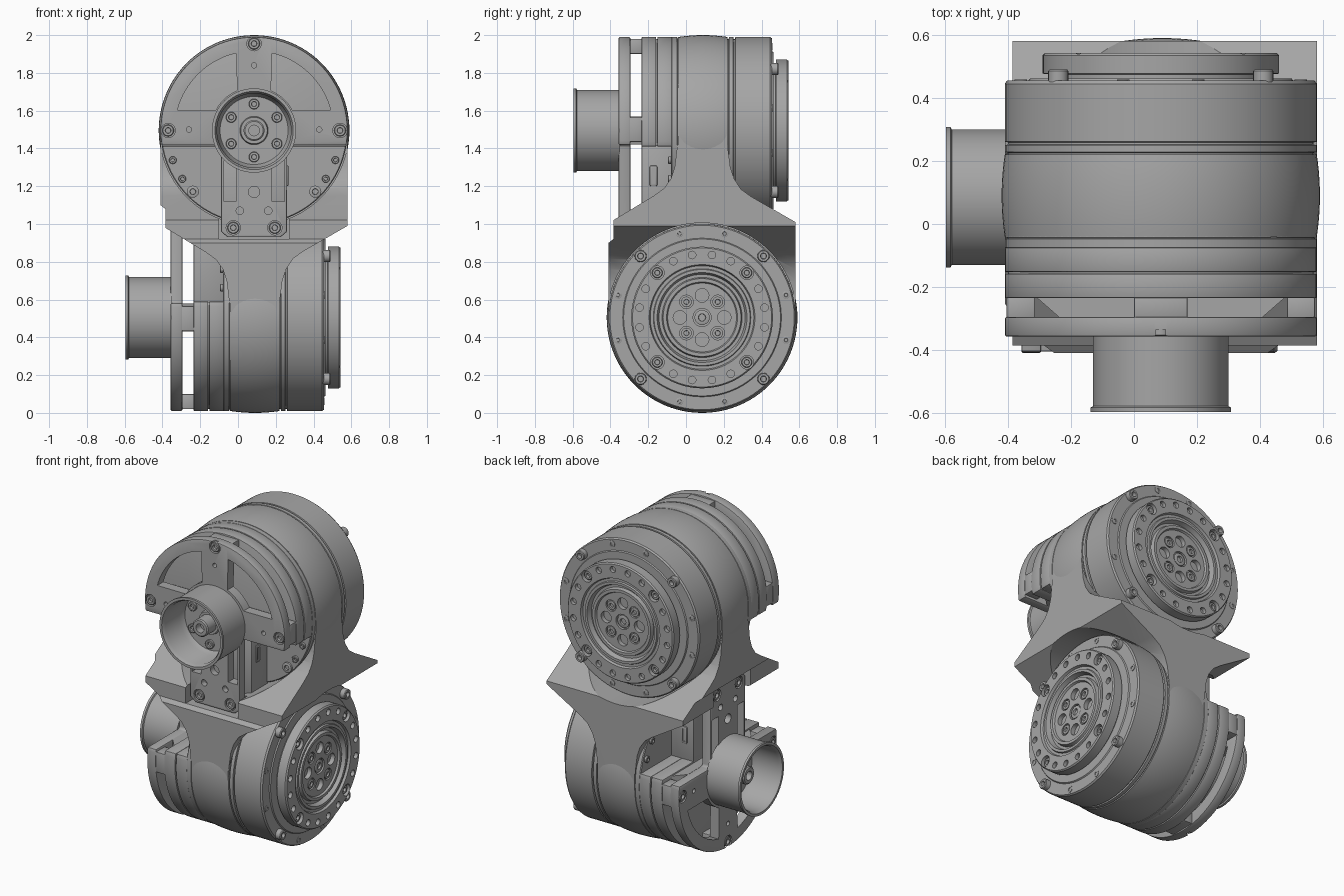
import bpy, bmesh
from math import sin, cos, radians, pi
from mathutils import Matrix, Vector

if "Cube" in bpy.data.objects:
    bpy.data.objects.remove(bpy.data.objects["Cube"], do_unlink=True)

CX, CZ, R = 0.085, 1.495, 0.495
# Half turn that carries the upper drive onto the lower one
SWAP = Matrix(((0, 1, 0, 0), (1, 0, 0, 0), (0, 0, -1, 2), (0, 0, 0, 1)))

metal = bpy.data.materials.new("machined grey")
metal.use_nodes = True
metal.diffuse_color = (0.38, 0.38, 0.38, 1)
metal.node_tree.nodes["Principled BSDF"].inputs["Base Color"].default_value = metal.diffuse_color
drive = []


def finish(name, bm, keep=True):
    bmesh.ops.recalc_face_normals(bm, faces=bm.faces)
    me = bpy.data.meshes.new(name)
    bm.to_mesh(me)
    bm.free()
    me.materials.append(metal)
    ob = bpy.data.objects.new(name, me)
    bpy.context.collection.objects.link(ob)
    if keep:
        drive.append(ob)
    return ob


def lathe(name, profile, x=CX, z=CZ, steps=96, keep=True):
    """Revolve (radius, y) points about an axis along y."""
    bm = bmesh.new()
    vs = [bm.verts.new((x + r, y, z)) for r, y in profile]
    es = [bm.edges.new(p) for p in zip(vs, vs[1:])]
    bmesh.ops.spin(bm, geom=vs + es, cent=(x, 0, z), axis=(0, 1, 0), angle=2 * pi, steps=steps)
    bmesh.ops.remove_doubles(bm, verts=bm.verts, dist=0.0002)
    return finish(name, bm, keep)


def prism(name, pts, y0, y1, bevel=0, keep=True):
    """Extrude an (x, z) outline along y."""
    bm = bmesh.new()
    face = bm.faces.new([bm.verts.new((x, y0, z)) for x, z in pts])
    ext = bmesh.ops.extrude_face_region(bm, geom=[face])["geom"]
    bmesh.ops.translate(bm, verts=[v for v in ext if isinstance(v, bmesh.types.BMVert)], vec=(0, y1 - y0, 0))
    bmesh.ops.recalc_face_normals(bm, faces=bm.faces)
    if bevel:
        sharp = [e for e in bm.edges if e.calc_face_angle(0) > 0.6]
        bmesh.ops.bevel(bm, geom=sharp, offset=bevel, segments=2, affect='EDGES', profile=0.5)
    return finish(name, bm, keep)


def box(name, x0, x1, y0, y1, z0, z1, bevel=0, keep=True):
    return prism(name, [(x0, z0), (x1, z0), (x1, z1), (x0, z1)], y0, y1, bevel, keep)


def polar(r, deg):
    return CX + r * cos(radians(deg)), CZ + r * sin(radians(deg))


def arc(r, a, b, n=24):
    return [polar(r, a + (b - a) * i / n) for i in range(n + 1)]


def mirror(pts):
    return [(2 * CX - x, z) for x, z in pts]


def drill(r, y0, y1, x, z):
    return lathe("drill", [(0, y0), (r, y0), (r, y1), (0, y1)], x, z, 20, False)


def carve(ob, cutters, operation='DIFFERENCE'):
    for c in cutters:
        c.hide_render = True
        m = ob.modifiers.new("cut", 'BOOLEAN')
        m.operation, m.solver, m.object = operation, 'EXACT', c
    bpy.context.view_layer.update()
    me = bpy.data.meshes.new_from_object(ob.evaluated_get(bpy.context.evaluated_depsgraph_get()))
    me.name = ob.name
    ob.modifiers.clear()
    ob.data = me
    for c in cutters:
        bpy.data.objects.remove(c, do_unlink=True)


def screw(name, x, z, seat, top, r):
    """Socket head screw from its seat to its top along y."""
    d = (top - seat) * 0.6
    lathe(name, [(0, seat), (r, seat), (r, top - d * 0.2), (r * 0.88, top), (r * 0.5, top),
                 (r * 0.45, top - d), (0, top - d)], x, z, 20)


# Rear housing with a groove, and the barrel that fills the link's ring
lathe("rear_housing", [(0, .21), (.485, .21), (.485, .226), (R, .228), (R, .25), (.485, .252), (.485, .259),
                       (R, .261), (R, .445), (.488, .455), (.42, .455), (.415, .462), (.3, .462)])
lathe("barrel", [(.4, -.04)] + [(R + .01 * (1 - t * t), .09 + .13 * t) for t in
                                [i / 6 for i in range(-6, 7)]] + [(.4, .22)])
lathe("front_collar", [(0, -.03), (.488, -.03), (.488, -.045), (R, -.047), (R, -.075), (.49, -.08), (0, -.08)])

# Output flange with stepped rings and bored bolt circles
flange = lathe("output_flange", [(0, .44), (.355, .44), (.355, .475), (.375, .477), (.375, .535), (.368, .543),
                                 (.28, .543), (.274, .528), (.258, .528), (.254, .538), (.238, .538), (.228, .508),
                                 (.212, .508), (.206, .53), (.188, .53), (.182, .518), (0, .518)])
holes = []
for i in range(20):
    big = i % 5 == 2
    holes.append(drill(.036 if big else .02, .505 if big else .52, .6, *polar(.335, 9 + 18 * i)))
for i in range(4):
    holes.append(drill(.036, .49, .6, *polar(.117, 90 * i)))
    holes.append(drill(.036, .505, .6, *polar(.117, 45 + 90 * i)))
holes.append(drill(.048, .5, .6, CX, CZ))
carve(flange, holes)
screw("centre_screw", CX, CZ, .495, .515, .04)
for i in range(4):
    a = 45 + 90 * i
    screw("flange_screw", *polar(.335, a), .5, .53, .028)
    screw("hub_screw", *polar(.117, a), .5, .518, .028)
    screw("housing_bolt", *polar(.46, a), .45, .49, .032)
    for b in (a - 30, a + 30):
        screw("housing_screw", *polar(.46, b), .45, .459, .02)

# Half-disc body in front of the collar, the block below it and its socket
for name, r, y0, y1 in (("front_body", R, -.152, -.075), ("body_groove", .485, -.16, -.15),
                        ("brake_body", R, -.235, -.158)):
    prism(name, arc(r, -9.8, 189.8, 64), y0, y1, .004)
box("cable_block", -.09, .26, -.235, -.07, .98, 1.42, .006)
socket = box("cable_socket", .25, .268, -.192, -.152, 1.2, 1.31, .008)
carve(socket, [box("slot", .262, .3, -.182, -.162, 1.215, 1.295, 0, False)])
for a, r in ((200, .02), (214, .02), (225, .032)):
    for x, z in [polar(.458, a)] + mirror([polar(.458, a)]):
        screw("collar_screw", x, z, -.075, -.094, r)

# Front plate: half disc with a stem, lightened by through pockets
half = arc(R, 90, 188.7, 40) + [(-.1, 1.42), (-.09, 1.41), (-.09, .96), (-.055, .93)]
plate = prism("front_plate", half + mirror(half[1:])[::-1], -.357, -.295, .006)
pocket = arc(.42, 103, 165, 16) + arc(.23, 152, 113, 8)
slot = [(-.075, 1.12), (-.01, 1.12), (-.01, 1.38), (-.075, 1.38)]
cutters = [prism("pocket", p, -.4, -.25, 0, False) for p in (pocket, mirror(pocket), slot, mirror(slot))]
for dx, z, r in ((0, 1.84, .014), (0, 1.17, .03), (.075, 1.07, .02), (.345, 1.5, .014)):
    for s in ((-1, 1) if dx else (1,)):
        cutters.append(drill(r, -.4, -.32, CX + s * dx, z))
seats = [(CX, 1.955), (CX - .455, 1.495), (CX + .455, 1.495)]
feet = [(CX - .11, .98), (CX + .11, .98)]
cutters += [drill(.038, -.4, -.335, x, z) for x, z in seats + feet]
carve(plate, cutters)
for x, z in seats + feet:
    screw("plate_screw", x, z, -.33, -.356, .031)

# Spacers between plate and body
box("top_spacer", 0, .17, -.3, -.23, 1.9, 1.98, .005)
for s in (-1, 1):
    x = CX + s * .445
    box("side_spacer", x - .045, x + .045, -.3, -.23, 1.435, 1.565, .005)
bm = bmesh.new()
bmesh.ops.create_cube(bm, size=1, matrix=Matrix.LocRotScale(Vector((CX, -.263, CZ)), None, Vector((.8, .07, .15))))
for v in bm.verts:
    if v.co.y < -.263:
        v.co.x = CX + (v.co.x - CX) * .8
finish("cross_web", bm)

# Hollow cup on the front with a central shaft
lathe("encoder_cup", [(0, -.35), (.215, -.35), (.215, -.578), (.223, -.582), (.223, -.596), (.207, -.596),
                      (.196, -.575), (.196, -.43), (.18, -.4), (.075, -.4), (.07, -.42), (.055, -.42),
                      (.055, -.5), (.048, -.506), (.028, -.506), (.028, -.46), (0, -.46)])
for i in range(6):
    screw("cup_screw", *polar(.14, 30 + 60 * i), -.395, -.415, .028)

# Link joining the drives: two crossed outlines intersected, then hollowed for the housings
outline = arc(R, 0, 180, 64) + [
    (-.41, 1.1), (-.385, 1.08), (-.385, .98), (-.17, .85), (-.115, .81), (-.08, .76), (-.06, .7), (-.048, .6),
    (-.045, .5), (-.045, -.1), (.22, -.1), (.22, .5), (.222, .6), (.235, .7), (.255, .76), (.29, .815),
    (.345, .855), (.58, .99)]
link = prism("crossed_link", outline, -.6, .7, 0, False)
crossed = prism("cross_outline", outline, -.6, .7, 0, False)
crossed.matrix_world = SWAP
carve(link, [crossed], 'INTERSECT')
cavities = []
for y0, y1 in ((-.8, -.043), (.218, .8)):
    for m in (Matrix(), SWAP):
        c = lathe("cavity", [(0, y0), (R + .006, y0), (R + .006, y1), (0, y1)], keep=False)
        c.matrix_world = m
        cavities.append(c)
for m in (Matrix(), SWAP):
    c = box("stem_recess", -.1, .27, -.5, -.29, .92, 1.1, 0, False)
    c.matrix_world = m
    cavities.append(c)
carve(link, cavities)

# Smooth shading with crisp edges, then the second drive
for ob in drive + [link]:
    ob.data.shade_smooth()
    ob.data.set_sharp_from_angle(angle=radians(32))
for ob in drive:
    twin = bpy.data.objects.new("lower_" + ob.name, ob.data)
    twin.matrix_world = SWAP
    bpy.context.collection.objects.link(twin)
    ob.name = "upper_" + ob.name
